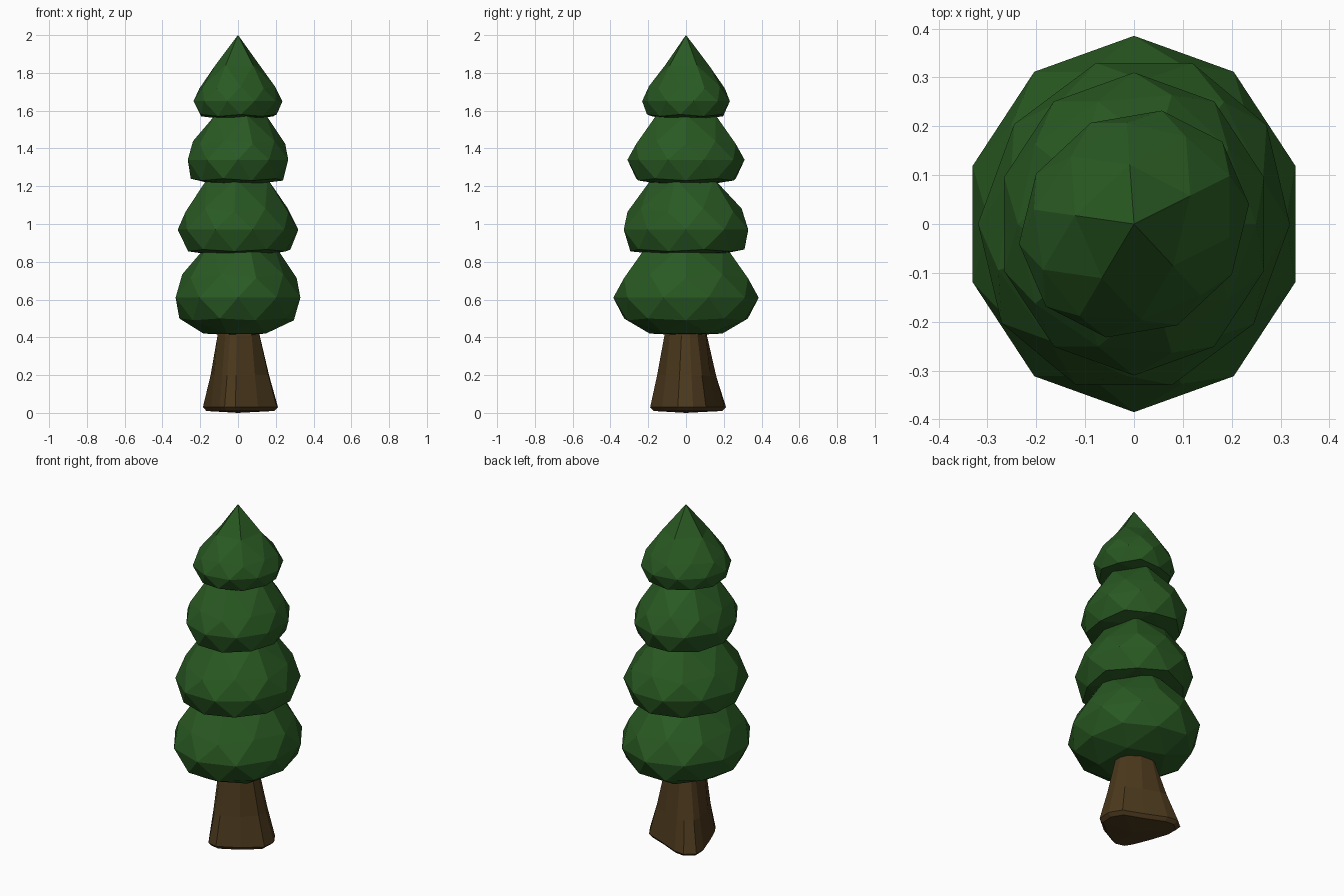
import bpy, bmesh
from math import cos, sin, radians, tau
from mathutils import Matrix

if "Cube" in bpy.data.objects:
    bpy.data.objects.remove(bpy.data.objects["Cube"])


def material(name, color):
    m = bpy.data.materials.new(name)
    m.diffuse_color = color
    m.use_nodes = True
    m.node_tree.nodes["Principled BSDF"].inputs["Base Color"].default_value = m.diffuse_color
    return m


green = material("leaf_green", (0.022, 0.10, 0.016, 1))
brown = material("bark_brown", (0.07, 0.04, 0.012, 1))


def finish(bm, name, mat):
    bmesh.ops.recalc_face_normals(bm, faces=bm.faces)
    me = bpy.data.meshes.new(name)
    bm.to_mesh(me)
    bm.free()
    me.materials.append(mat)
    ob = bpy.data.objects.new(name, me)
    bpy.context.collection.objects.link(ob)


def remap(z, table):
    for (a, fa), (b, fb) in zip(table, table[1:]):
        if z <= b:
            return fa + (fb - fa) * max(0, (z - a) / (b - a))
    return table[-1][1]


# Foliage tier: icosphere drawn up to a point, with a flattened underside
def tier(name, z0, ry, turn, mid_drop, low_drop):
    bm = bmesh.new()
    bmesh.ops.create_icosphere(bm, subdivisions=2, radius=1)
    table = [(-1, -low_drop - 0.01), (-0.851, -low_drop), (-0.526, -mid_drop - 0.01),
             (-0.447, -mid_drop), (0, 0), (0.447, 0.27 * ry), (0.526, 0.32 * ry),
             (0.851, 0.77 * ry), (1, 1.42 * ry)]
    for v in bm.verts:
        v.co = (v.co.x * ry * 0.902, v.co.y * ry, z0 + remap(v.co.z, table))
    bmesh.ops.rotate(bm, verts=bm.verts, matrix=Matrix.Rotation(radians(turn), 3, 'Z'))
    finish(bm, name, green)


tier("foliage_bottom", 0.61, 0.385, 0, 0.11, 0.19)
tier("foliage_lower", 0.97, 0.350, -20, 0.105, 0.13)
tier("foliage_upper", 1.34, 0.310, 0, 0.10, 0.125)
tier("foliage_top", 1.65, 0.247, -47, 0.07, 0.09)

# Trunk: rounded triangular foot blending into a round stem
angles = [10, 32, 70, 108, 122, 138, 152, 192, 233, 248, 266, 310, 348]
foot = [.215, .20, .16, .215, .25, .25, .21, .145, .165, .19, .19, .165, .21]
bm = bmesh.new()
rings = []
for z, blend, scale in ((0.01, 1, 0.9), (0.03, 1, 1), (0.2, 0.55, 1), (0.41, 0.08, 1), (0.55, 0, 0.8)):
    ring = []
    for a, f in zip(angles, foot):
        r = (0.108 + (f - 0.108) * blend) * scale
        ring.append(bm.verts.new((r * cos(radians(a)), r * sin(radians(a)), z)))
    rings.append(ring)
n = len(angles)
for lo, hi in zip(rings, rings[1:]):
    for i in range(n):
        j = (i + 1) % n
        bm.faces.new((lo[i], lo[j], hi[j], hi[i]))
bm.faces.new(rings[-1])
base = bm.verts.new((0, 0, 0))
for i in range(n):
    bm.faces.new((base, rings[0][(i + 1) % n], rings[0][i]))
finish(bm, "trunk", brown)
